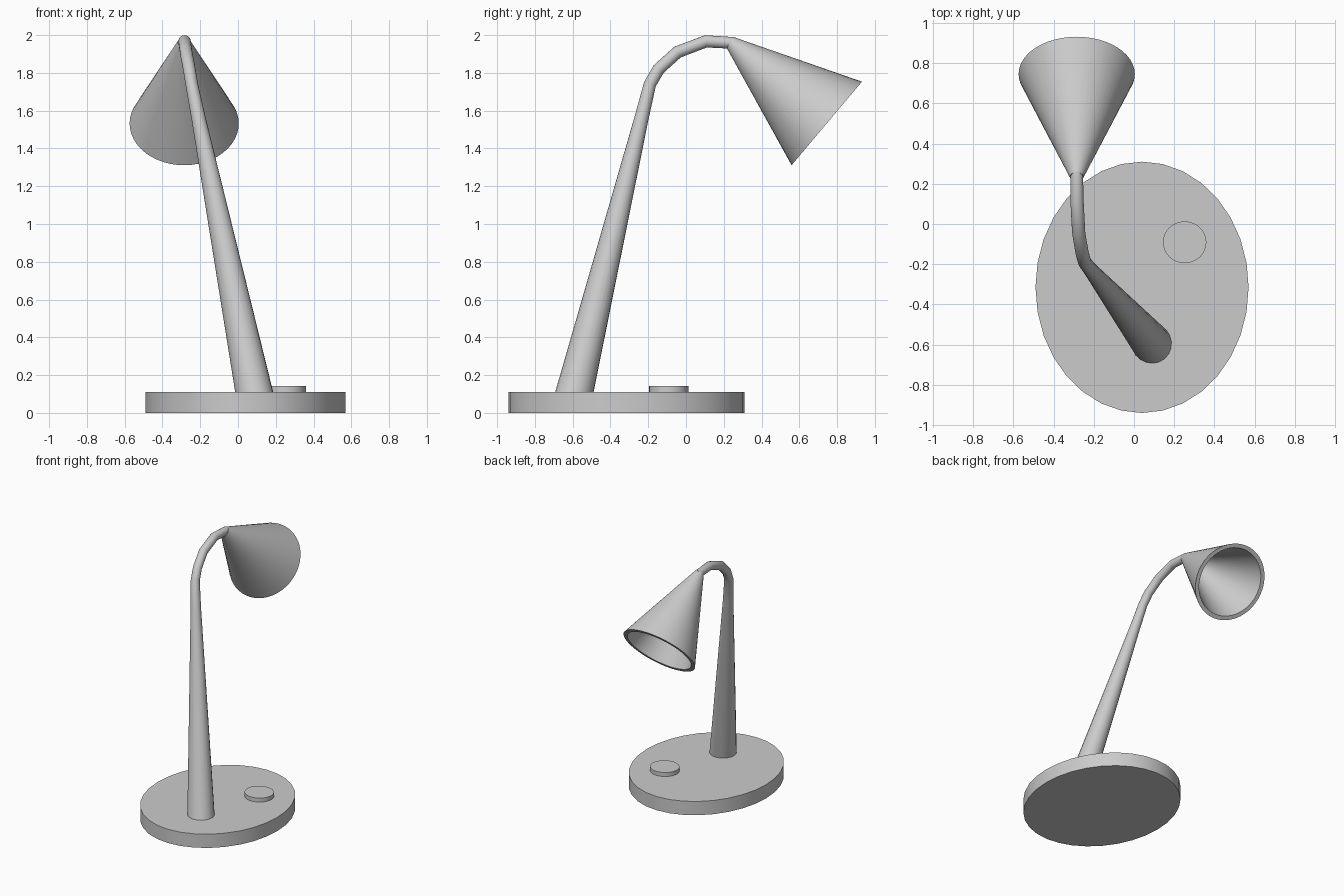
import bpy
import bmesh
import math
from mathutils import Vector

if "Cube" in bpy.data.objects:
    bpy.data.objects.remove(bpy.data.objects["Cube"])


def smooth(obj, angle=35):
    bpy.ops.object.select_all(action='DESELECT')
    obj.select_set(True)
    bpy.context.view_layer.objects.active = obj
    bpy.ops.object.shade_smooth_by_angle(angle=math.radians(angle))


def disc(name, x, y, rx, ry, z0, z1):
    bpy.ops.mesh.primitive_cylinder_add(vertices=32, radius=1, depth=1,
                                        location=(x, y, (z0 + z1) / 2))
    obj = bpy.context.object
    obj.name = name
    obj.scale = (rx, ry, z1 - z0)
    bpy.ops.object.transform_apply(location=False, rotation=False, scale=True)
    smooth(obj)
    return obj


# Oval foot and round switch
disc("base", 0.04, -0.315, 0.53, 0.625, 0, 0.11)
disc("switch_button", 0.252, -0.091, 0.108, 0.104, 0.10, 0.142)

# Tapered leaning arm that bends into a thin neck: x, y, z, radius
path = [(0.095, -0.602, 0.06, 0.101),
        (-0.207, -0.238, 1.55, 0.038),
        (-0.245, -0.191, 1.74, 0.033),
        (-0.258, -0.145, 1.82, 0.033),
        (-0.275, -0.045, 1.91, 0.033),
        (-0.283, 0.105, 1.967, 0.033),
        (-0.285, 0.26, 1.958, 0.031)]
curve = bpy.data.curves.new("arm", 'CURVE')
curve.dimensions = '3D'
curve.bevel_depth = 1.0
curve.bevel_resolution = 8
curve.use_fill_caps = True
spline = curve.splines.new('POLY')
spline.points.add(len(path) - 1)
for point, (x, y, z, r) in zip(spline.points, path):
    point.co = (x, y, z, 1)
    point.radius = r
arm = bpy.data.objects.new("arm", curve)
bpy.context.collection.objects.link(arm)
bpy.ops.object.select_all(action='DESELECT')
arm.select_set(True)
bpy.context.view_layer.objects.active = arm
bpy.ops.object.convert(target='MESH')
smooth(bpy.context.object, 40)

# Hollow conical shade: (radius, distance along axis) from outer tip to inner tip
profile = [(0, 0), (0.034, 0), (0.289, 0.667), (0.258, 0.667), (0.012, 0.03), (0, 0.03)]
bm = bmesh.new()
verts = [bm.verts.new((r, 0, z)) for r, z in profile]
edges = [bm.edges.new(pair) for pair in zip(verts, verts[1:])]
bmesh.ops.spin(bm, geom=verts + edges, cent=(0, 0, 0), axis=(0, 0, 1),
               angle=math.tau, steps=48, use_duplicate=False)
bmesh.ops.remove_doubles(bm, verts=bm.verts, dist=0.0001)
bmesh.ops.recalc_face_normals(bm, faces=bm.faces)
mesh = bpy.data.meshes.new("lamp_shade")
bm.to_mesh(mesh)
bm.free()
shade = bpy.data.objects.new("lamp_shade", mesh)
bpy.context.collection.objects.link(shade)
shade.location = (-0.285, 0.235, 1.962)
shade.rotation_euler = Vector((0, 0.765, -0.644)).to_track_quat('Z', 'Y').to_euler()
smooth(shade)
